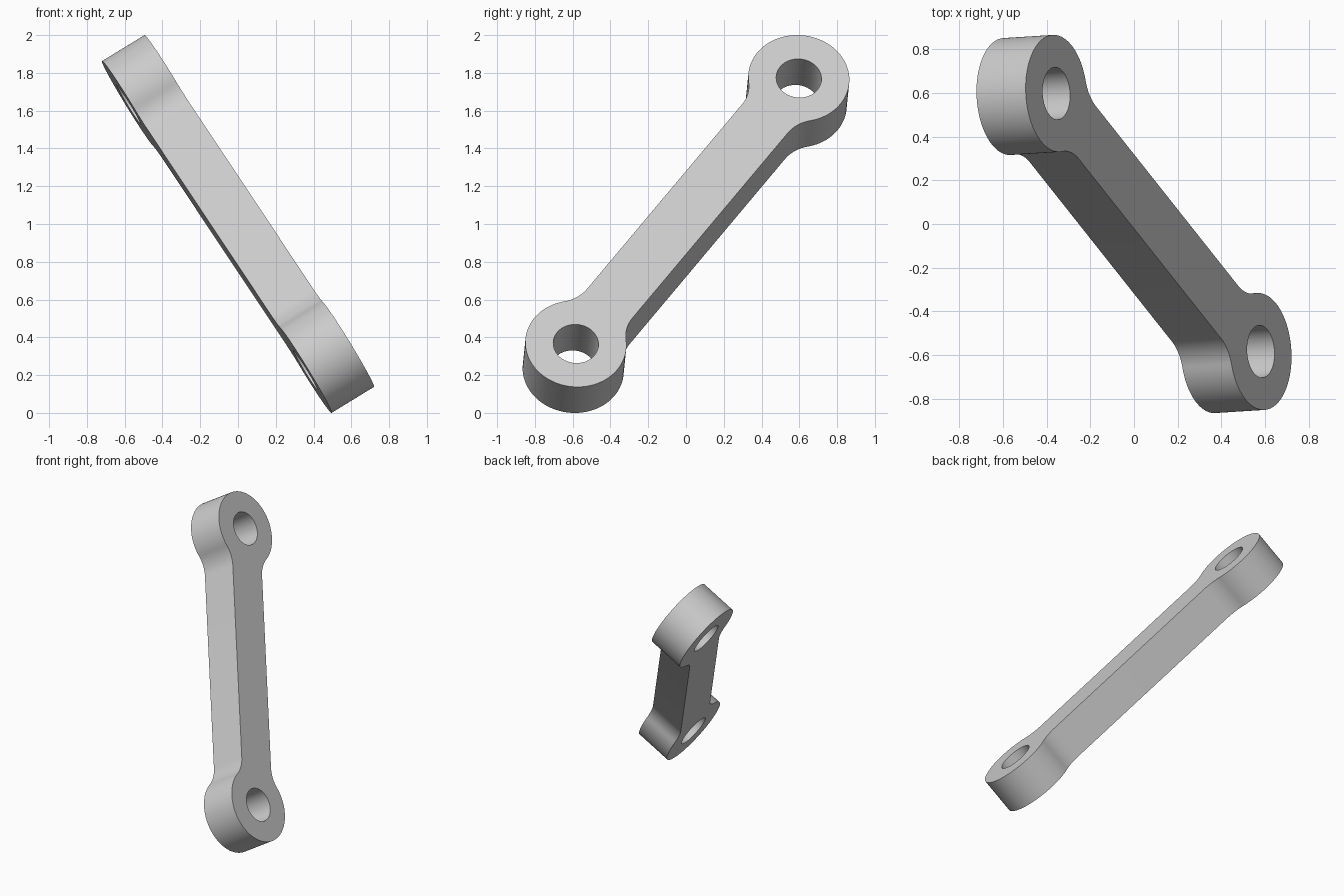
import bpy, bmesh
from math import sin, cos, pi, sqrt, atan2
from mathutils import Vector, Matrix

cube = bpy.data.objects.get("Cube")
if cube:
    bpy.data.objects.remove(cube, do_unlink=True)

HALF_SPAN = 1.03      # centre of the link to each eye
EYE_R = 0.268
HOLE_R = 0.12
BAR_HALF = 0.148
FILLET_R = 0.2
HALF_THICK = 0.132


def arc(cx, cy, r, start, end, steps):
    return [Vector((cx + r * cos(start + (end - start) * i / steps),
                    cy + r * sin(start + (end - start) * i / steps), 0))
            for i in range(steps + 1)]


# Half outline around the +x eye: fillet, eye, fillet
fy = BAR_HALF + FILLET_R
reach = sqrt((EYE_R + FILLET_R) ** 2 - fy ** 2)
turn = atan2(fy, reach)          # angle of the tangent point on the eye
fx = HALF_SPAN - reach
half = arc(fx, -fy, FILLET_R, pi / 2, turn, 12)
half += arc(HALF_SPAN, 0, EYE_R, turn - pi, pi - turn, 72)[1:]
half += arc(fx, fy, FILLET_R, -turn, -pi / 2, 12)[1:]
outline = half + [Vector((-p.x, -p.y, 0)) for p in half]
holes = [arc(s * HALF_SPAN, 0, HOLE_R, 0, 2 * pi, 64)[:-1] for s in (-1, 1)]

# Fill the flat profile with its two holes, then extrude it to full thickness
bm = bmesh.new()
edges = []
for loop in [outline] + holes:
    verts = [bm.verts.new(p - Vector((0, 0, HALF_THICK))) for p in loop]
    edges += [bm.edges.new((a, b)) for a, b in zip(verts, verts[1:] + verts[:1])]
bmesh.ops.triangle_fill(bm, use_beauty=True, edges=edges)
ext = bmesh.ops.extrude_face_region(bm, geom=bm.faces[:], use_keep_orig=True)
top = [g for g in ext["geom"] if isinstance(g, bmesh.types.BMVert)]
bmesh.ops.translate(bm, verts=top, vec=(0, 0, 2 * HALF_THICK))
bmesh.ops.recalc_face_normals(bm, faces=bm.faces[:])

# Tilt the link into its diagonal pose
along = Vector((-0.935, 1.18, 1.405)).normalized()
normal = Vector((0.85, 0.055, 0.522))
normal = (normal - along * normal.dot(along)).normalized()
across = normal.cross(along)
pose = Matrix((along, across, normal)).transposed().to_4x4()
bm.transform(Matrix.Translation((0, 0, 1)) @ pose)

mesh = bpy.data.meshes.new("link_arm")
bm.to_mesh(mesh)
bm.free()
link = bpy.data.objects.new("link_arm", mesh)
bpy.context.collection.objects.link(link)

# Plain grey finish
grey = bpy.data.materials.new("light_grey")
grey.use_nodes = True
colour = (0.6, 0.6, 0.6, 1)
grey.diffuse_color = colour
grey.node_tree.nodes["Principled BSDF"].inputs["Base Color"].default_value = colour
mesh.materials.append(grey)

bpy.ops.object.select_all(action="DESELECT")
link.select_set(True)
bpy.context.view_layer.objects.active = link
bpy.ops.object.shade_smooth_by_angle()
